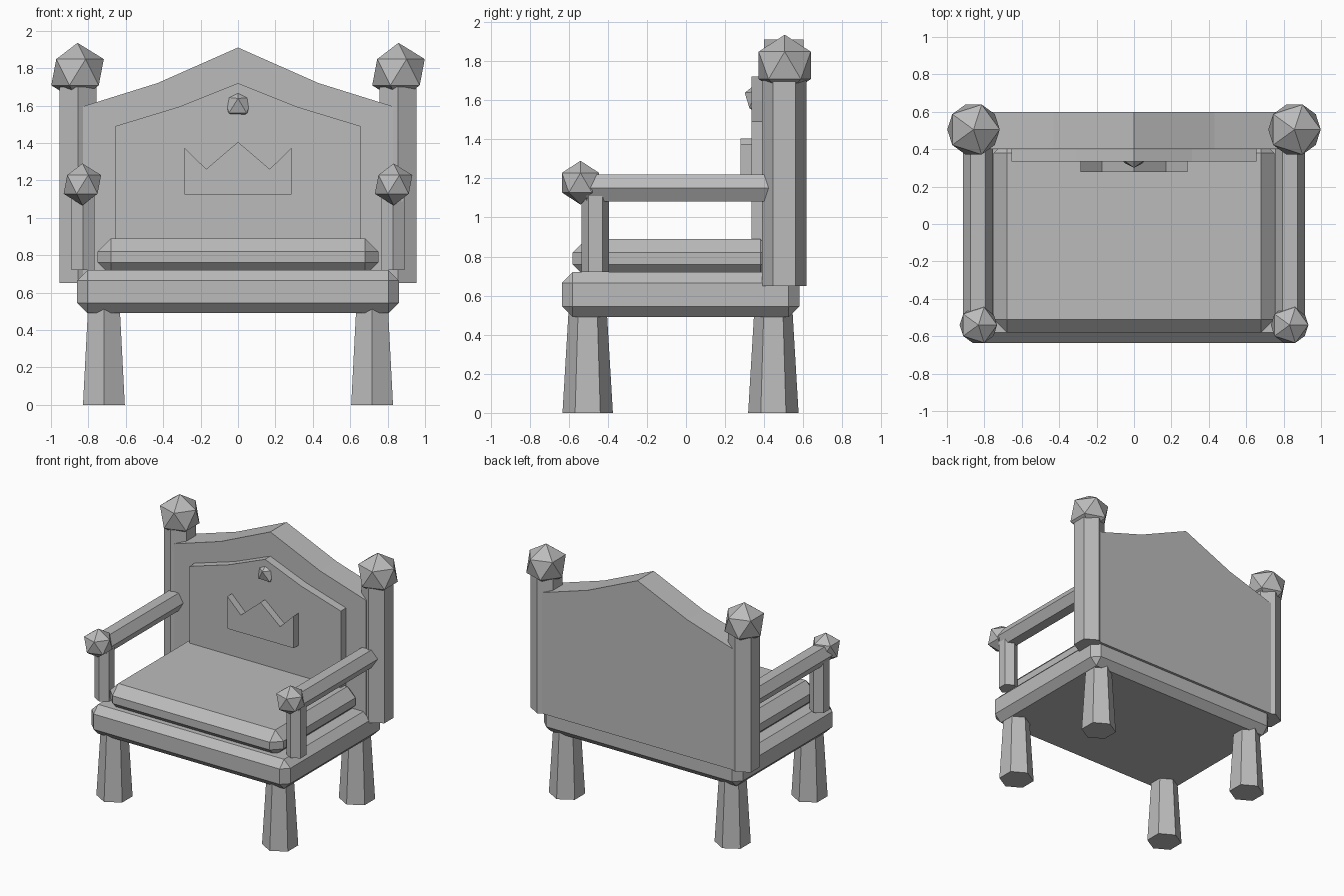
import bpy, bmesh, math
from mathutils import Matrix

cube = bpy.data.objects.get("Cube")
if cube:
    bpy.data.objects.remove(cube, do_unlink=True)

grey = bpy.data.materials.new("plain_grey")
grey.use_nodes = True
grey.diffuse_color = (0.5, 0.5, 0.5, 1)
grey.node_tree.nodes["Principled BSDF"].inputs["Base Color"].default_value = (0.5, 0.5, 0.5, 1)


def finish(name, bm):
    bmesh.ops.recalc_face_normals(bm, faces=bm.faces)
    mesh = bpy.data.meshes.new(name)
    bm.to_mesh(mesh)
    bm.free()
    mesh.materials.append(grey)
    obj = bpy.data.objects.new(name, mesh)
    bpy.context.collection.objects.link(obj)
    return obj


def slab(name, half_x, y, z, bevel):
    """Box with chamfered edges."""
    bm = bmesh.new()
    size = Matrix.Diagonal((2 * half_x, y[1] - y[0], z[1] - z[0], 1))
    bmesh.ops.create_cube(bm, size=1, matrix=Matrix.Translation((0, sum(y) / 2, sum(z) / 2)) @ size)
    bmesh.ops.bevel(bm, geom=bm.edges[:], offset=bevel, segments=1, affect='EDGES')
    return finish(name, bm)


def hex_bar(name, centre, r_bottom, r_top, length, turn=Matrix()):
    """Six-sided bar with a corner facing front and back."""
    bm = bmesh.new()
    bmesh.ops.create_cone(bm, cap_ends=True, segments=6, radius1=r_bottom, radius2=r_top, depth=length,
                          matrix=Matrix.Translation(centre) @ turn)
    # put a corner on the local y axis
    if not any(abs(v.co.x - centre[0]) < 1e-4 for v in bm.verts) and turn == Matrix():
        bmesh.ops.rotate(bm, verts=bm.verts, cent=centre, matrix=Matrix.Rotation(math.radians(30), 3, 'Z'))
    return finish(name, bm)


def knob(name, centre, radius, turn=Matrix()):
    bm = bmesh.new()
    bmesh.ops.create_icosphere(bm, subdivisions=1, radius=radius, matrix=Matrix.Translation(centre) @ turn)
    return finish(name, bm)


def board(name, half_outline, y):
    """Extrude a symmetric outline, given from the centre top to the bottom right."""
    points = [(-x, z) for x, z in reversed(half_outline) if x > 0] + half_outline
    bm = bmesh.new()
    face = bm.faces.new([bm.verts.new((x, y[0], z)) for x, z in points])
    new = bmesh.ops.extrude_face_region(bm, geom=[face])["geom"]
    bmesh.ops.translate(bm, vec=(0, y[1] - y[0], 0), verts=[v for v in new if isinstance(v, bmesh.types.BMVert)])
    return finish(name, bm)


# Seat and cushion
slab("seat", 0.86, (-0.635, 0.58), (0.49, 0.72), 0.055)
slab("cushion", 0.75, (-0.58, 0.45), (0.69, 0.89), 0.07)

# Backrest with raised panel and crown ornament
board("backrest", [(0, 1.91), (0.43, 1.72), (0.83, 1.595), (0.83, 0.65)], (0.40, 0.60))
board("back_panel", [(0, 1.72), (0.31, 1.595), (0.655, 1.49), (0.655, 0.8)], (0.335, 0.42))
board("crown_ornament", [(0, 1.405), (0.17, 1.26), (0.287, 1.375), (0.287, 1.123)], (0.278, 0.345))
knob("gem", (0, 0.385, 1.607), 0.09, Matrix.Rotation(math.radians(70), 4, 'X') @ Matrix.Rotation(0.3, 4, 'Z'))

# Paired parts on both sides
along_y = Matrix.Rotation(math.radians(90), 4, 'X') @ Matrix.Rotation(math.radians(30), 4, 'Z')
for side, s in (("left", 1), ("right", -1)):
    hex_bar(f"back_post_{side}", (s * 0.856, 0.503, 1.175), 0.114, 0.114, 1.05)
    knob(f"back_knob_{side}", (s * 0.858, 0.505, 1.778), 0.157)
    hex_bar(f"arm_post_{side}", (s * 0.83, -0.464, 0.93), 0.071, 0.071, 0.42)
    knob(f"arm_knob_{side}", (s * 0.832, -0.54, 1.178), 0.112)
    hex_bar(f"armrest_{side}", (s * 0.834, -0.02, 1.15), 0.08, 0.08, 0.98, along_y)
    for end, y in (("front", -0.503), ("back", 0.447)):
        hex_bar(f"{end}_leg_{side}", (s * 0.717, y, 0.26), 0.129, 0.098, 0.52)
